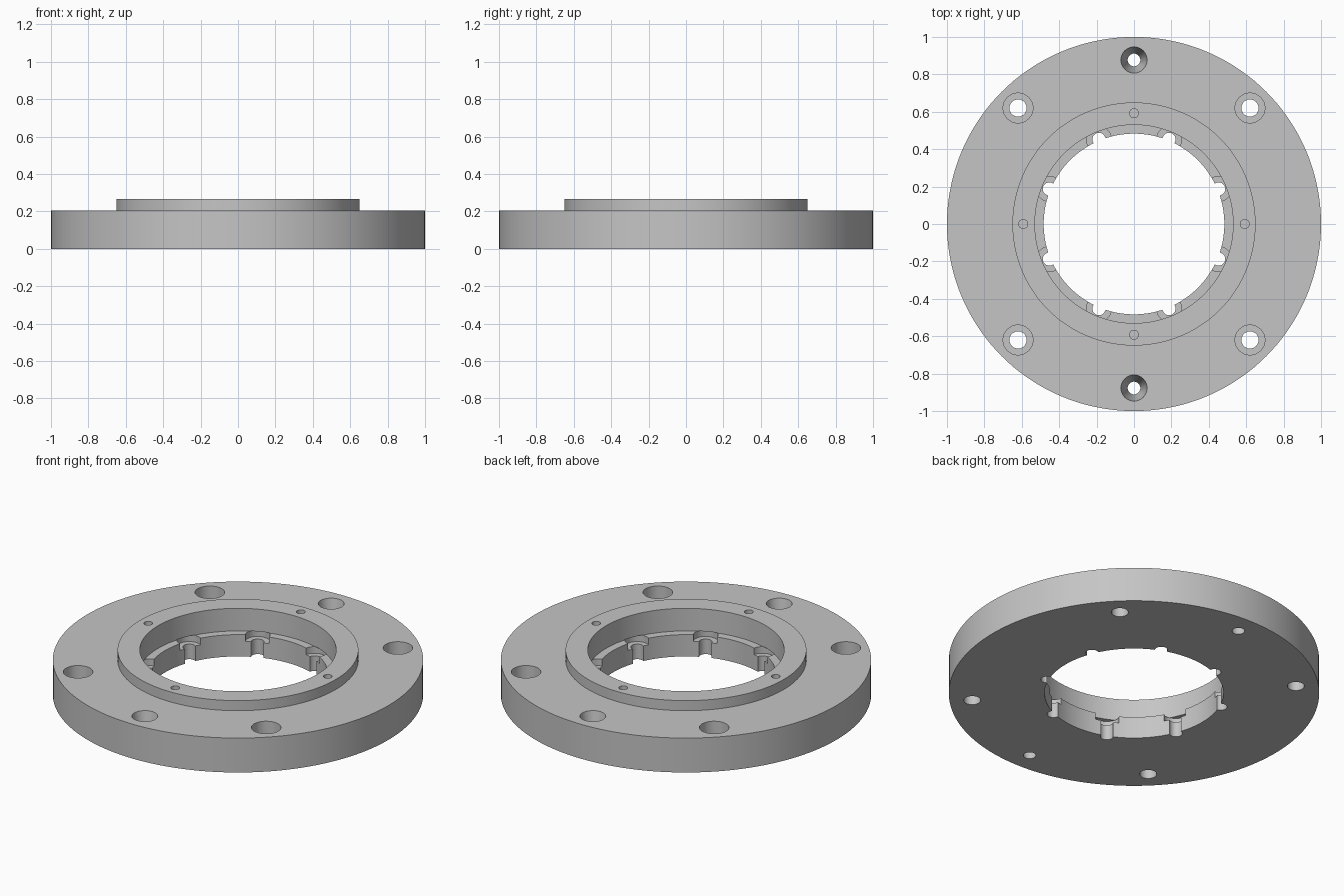
import bpy, bmesh, math
from mathutils import Matrix

if "Cube" in bpy.data.objects:
    bpy.data.objects.remove(bpy.data.objects["Cube"], do_unlink=True)

FLANGE_TOP, BOSS_TOP, LEDGE = 0.205, 0.265, 0.13


def lathe(bm, profile, steps, place=Matrix()):
    """Revolve a closed (radius, height) profile and add it to bm."""
    part = bmesh.new()
    verts = [part.verts.new((r, 0, z)) for r, z in profile]
    edges = [part.edges.new((a, b)) for a, b in zip(verts, verts[1:] + verts[:1])]
    bmesh.ops.spin(part, geom=verts + edges, cent=(0, 0, 0), axis=(0, 0, 1),
                   angle=math.tau, steps=steps, use_merge=True)
    bmesh.ops.remove_doubles(part, verts=part.verts, dist=1e-5)
    bmesh.ops.dissolve_degenerate(part, edges=part.edges, dist=1e-6)
    bmesh.ops.recalc_face_normals(part, faces=part.faces)
    part.transform(place)
    mesh = bpy.data.meshes.new("part")
    part.to_mesh(mesh)
    part.free()
    bm.from_mesh(mesh)
    bpy.data.meshes.remove(mesh)


def to_object(bm, name):
    mesh = bpy.data.meshes.new(name)
    bm.to_mesh(mesh)
    bm.free()
    obj = bpy.data.objects.new(name, mesh)
    bpy.context.collection.objects.link(obj)
    return obj


def hole_ring(bm, profile, radius, angles, steps=32):
    """Place a revolved hole cutter at each angle on a circle."""
    for a in angles:
        a = math.radians(a)
        spot = (radius * math.cos(a), radius * math.sin(a), 0)
        lathe(bm, profile, steps, Matrix.Translation(spot))


def stepped_hole(small, big, floor, top):
    return [(0, -0.05), (small, -0.05), (small, floor), (big, floor), (big, top), (0, top)]


# Flange with raised boss and stepped bore
body = bmesh.new()
lathe(body, [(0.483, 0), (1, 0), (1, FLANGE_TOP), (0.65, FLANGE_TOP),
             (0.65, BOSS_TOP), (0.53, BOSS_TOP), (0.53, LEDGE), (0.483, LEDGE)], 144)
flange = to_object(body, "flange_ring")

# Hole cutters
cut = bmesh.new()
# Counterbored mounting holes
hole_ring(cut, stepped_hole(0.046, 0.08, 0.09, 0.3), 0.877, range(45, 360, 90))
# Tapered holes at front and back
hole_ring(cut, [(0, -0.05), (0.034, -0.05), (0.034, 0), (0.07, FLANGE_TOP),
                (0.07, 0.3), (0, 0.3)], 0.877, (90, 270))
# Blind pin holes in the boss
hole_ring(cut, [(0, 0.16), (0.024, 0.16), (0.024, 0.3), (0, 0.3)], 0.592, range(0, 360, 90))
# Undercut bolt pockets around the bore
hole_ring(cut, stepped_hole(0.035, 0.067, 0.09, LEDGE + 0.002), 0.49,
          [22.5 + 45 * i for i in range(8)])
cutter = to_object(cut, "hole_cutters")
cutter.hide_render = True

# Cut the holes
mod = flange.modifiers.new("holes", "BOOLEAN")
mod.operation = "DIFFERENCE"
mod.solver = "EXACT"
mod.object = cutter
bpy.ops.object.select_all(action="DESELECT")
flange.select_set(True)
bpy.context.view_layer.objects.active = flange
bpy.ops.object.modifier_apply(modifier=mod.name)
bpy.data.objects.remove(cutter, do_unlink=True)

# Grey metal
color = (0.56, 0.56, 0.56, 1)
mat = bpy.data.materials.new("grey_metal")
mat.use_nodes = True
mat.diffuse_color = color
mat.node_tree.nodes["Principled BSDF"].inputs["Base Color"].default_value = color
flange.data.materials.clear()
flange.data.materials.append(mat)

bpy.ops.object.shade_smooth_by_angle(angle=math.radians(30))
